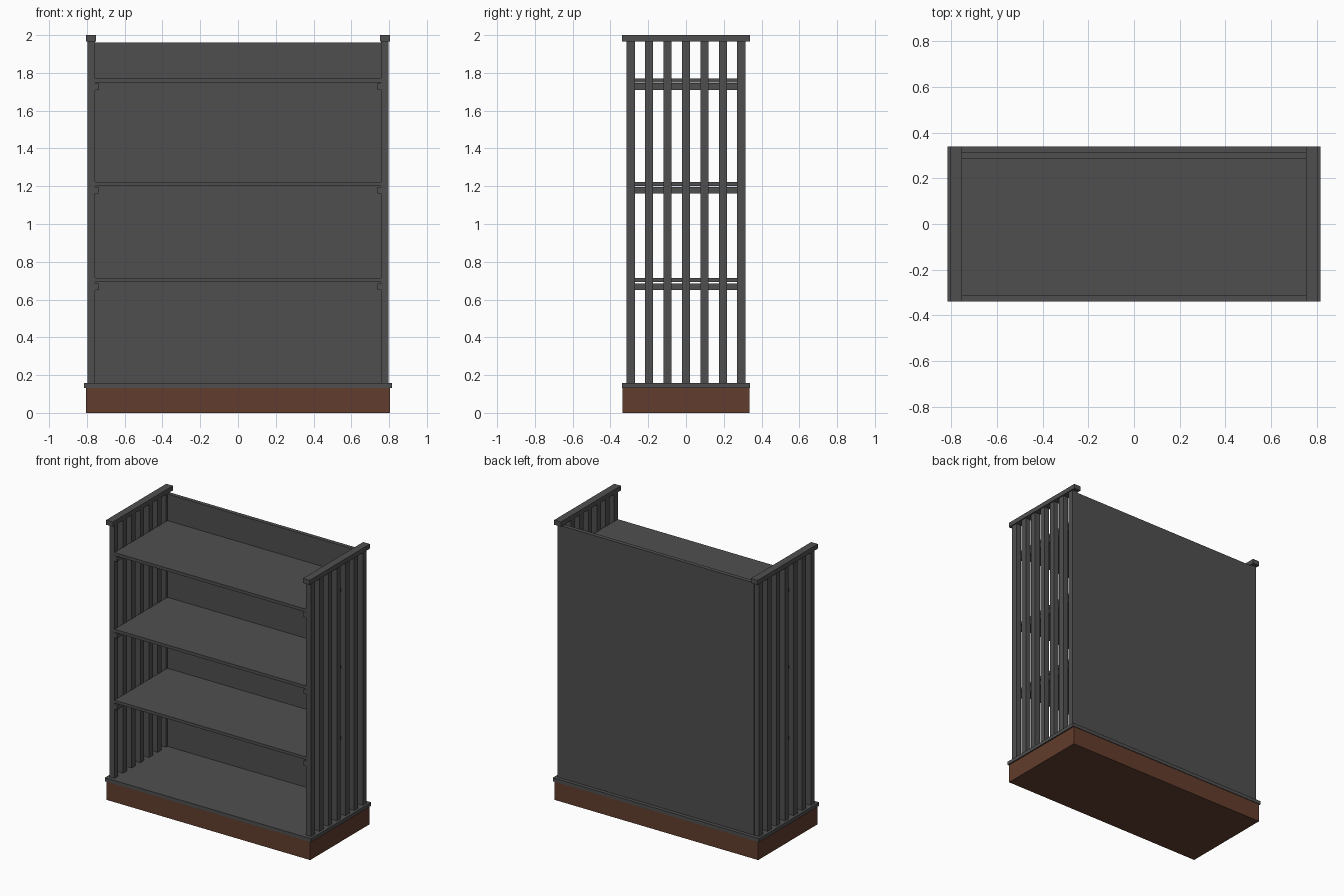
import bpy

if "Cube" in bpy.data.objects:
    bpy.data.objects.remove(bpy.data.objects["Cube"])


def material(name, rgb):
    m = bpy.data.materials.new(name)
    m.diffuse_color = (*rgb, 1.0)
    m.use_nodes = True
    m.node_tree.nodes["Principled BSDF"].inputs["Base Color"].default_value = m.diffuse_color
    return m


GREY = material("dark_grey_paint", (0.078, 0.078, 0.078))
BROWN = material("brown_wood", (0.122, 0.046, 0.026))


def box(name, x, y, z, mat=GREY):
    """Box from (min, max) ranges on each axis."""
    bpy.ops.mesh.primitive_cube_add(size=1)
    o = bpy.context.object
    o.name = name
    o.data.name = name
    for v in o.data.vertices:
        v.co = [r[0] if c < 0 else r[1] for c, r in zip(v.co, (x, y, z))]
    o.data.materials.append(mat)
    return o


def side_box(name, x, y, z):
    """Box on the right side, mirrored to the left side."""
    o = box(name, x, y, z)
    o.modifiers.new("mirror", "MIRROR").use_axis[0] = True
    return o


# Brown plinth and the slab on top of it
box("plinth", (-0.806, 0.806), (-0.336, 0.336), (0, 0.132), BROWN)
box("bottom_board", (-0.815, 0.815), (-0.34, 0.34), (0.132, 0.157))

# Back panel between the rear slats
box("back_panel", (-0.76, 0.76), (0.286, 0.315), (0.157, 1.96))

# Seven open slats on each side
for i in range(7):
    y = (i - 3) * 0.0975
    side_box(f"side_slat_{i + 1}", (0.757, 0.797), (y - 0.0215, y + 0.0215), (0.157, 1.967))

# Cap rail on each side
side_box("cap_rail", (0.752, 0.805), (-0.34, 0.34), (1.967, 2.0))

# Shelves (bottom, top) with the cleats under their ends
shelves = [(0.694, 0.715, 0.65, 0.685), (1.2, 1.222, 1.162, 1.196), (1.748, 1.77, 1.71, 1.747)]
for i, (z0, z1, c0, c1) in enumerate(shelves):
    box(f"shelf_{i + 1}", (-0.76, 0.76), (-0.312, 0.286), (z0, z1))
    side_box(f"shelf_cleat_{i + 1}", (0.738, 0.758), (-0.312, 0.286), (c0, c1))
